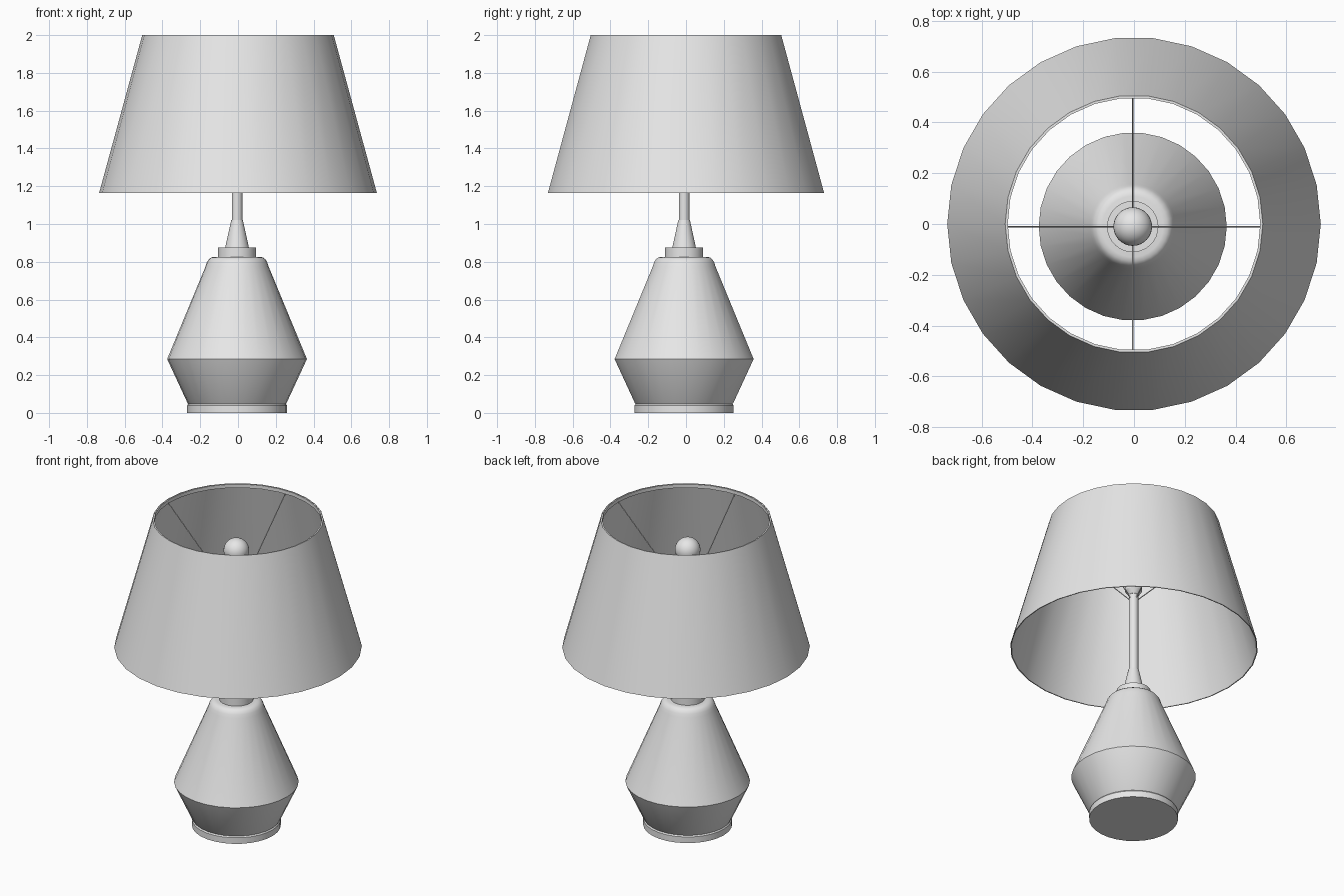
import bpy
import math
from mathutils import Vector

SIDES = 30
AXIS = Vector((-0.005, -0.01, 0))  # stem axis, slightly off the shade centre

if "Cube" in bpy.data.objects:
    bpy.data.objects.remove(bpy.data.objects["Cube"])

grey = bpy.data.materials.new("plain grey")
grey.use_nodes = True
grey.diffuse_color = (0.8, 0.8, 0.8, 1)
grey.node_tree.nodes["Principled BSDF"].inputs["Base Color"].default_value = (0.8, 0.8, 0.8, 1)


def finish(obj, name):
    obj.name = name
    obj.data.materials.append(grey)
    bpy.ops.object.select_all(action="DESELECT")
    obj.select_set(True)
    bpy.context.view_layer.objects.active = obj
    bpy.ops.object.shade_smooth_by_angle(angle=math.radians(30))
    return obj


def lathe(name, profile, centre=AXIS, closed=False):
    """Spin (radius, height) points, listed bottom to top on the outside, about the z axis."""
    verts, faces = [], []
    for r, z in profile:
        for i in range(SIDES):
            a = math.tau * i / SIDES
            verts.append((r * math.cos(a), r * math.sin(a), z))
    rows = len(profile)
    for j in range(rows if closed else rows - 1):
        k = (j + 1) % rows
        for i in range(SIDES):
            n = (i + 1) % SIDES
            faces.append((j * SIDES + i, j * SIDES + n, k * SIDES + n, k * SIDES + i))
    if not closed:
        faces.append(tuple(reversed(range(SIDES))))
        faces.append(tuple(range((rows - 1) * SIDES, rows * SIDES)))
    mesh = bpy.data.meshes.new(name)
    mesh.from_pydata(verts, [], faces)
    obj = bpy.data.objects.new(name, mesh)
    obj.location = centre
    bpy.context.collection.objects.link(obj)
    return finish(obj, name)


def rod(name, start, end, radius):
    start, end = Vector(start), Vector(end)
    span = end - start
    bpy.ops.mesh.primitive_cylinder_add(vertices=8, radius=radius, depth=span.length,
                                        location=(start + end) / 2)
    obj = bpy.context.object
    obj.rotation_euler = span.to_track_quat("Z", "Y").to_euler()
    return finish(obj, name)


# Base and body
lathe("foot", [(0.264, 0), (0.264, 0.04), (0.256, 0.05)])
lathe("body", [(0.255, 0.045), (0.262, 0.052), (0.37, 0.285), (0.167, 0.775),
               (0.16, 0.797), (0.15, 0.813), (0.137, 0.823), (0.12, 0.826)])

# Stem
lathe("collar", [(0.101, 0.82), (0.101, 0.876)])
lathe("stem_cone", [(0.064, 0.87), (0.031, 1.02)])
lathe("stem", [(0.028, 1.01), (0.028, 1.56)])
lathe("socket", [(0.03, 1.53), (0.05, 1.56), (0.05, 1.7)])

# Bulb
lathe("bulb_neck", [(0.04, 1.69), (0.05, 1.75)])
bpy.ops.mesh.primitive_uv_sphere_add(segments=SIDES, ring_count=16, radius=0.076,
                                     location=AXIS + Vector((0, 0, 1.8)))
finish(bpy.context.object, "bulb")

# Shade: thin open cone with a narrow band inside its top rim
lathe("shade", [(0.735, 1.165), (0.507, 2), (0.502, 2), (0.729, 1.165)],
      centre=(0, 0, 0), closed=True)
lathe("shade_rim_band", [(0.507, 1.975), (0.502, 1.998), (0.497, 1.998), (0.497, 1.975)],
      centre=(0, 0, 0), closed=True)

# Four wires carrying the shade
hub = AXIS + Vector((0, 0, 1.5))
for side, (dx, dy) in {"left": (1, 0), "right": (-1, 0), "front": (0, -1), "back": (0, 1)}.items():
    out = Vector((dx, dy, 0))
    rod(side + "_wire", hub + out * 0.02, AXIS + out * (0.5 - AXIS.dot(out)) + Vector((0, 0, 1.98)), 0.003)
